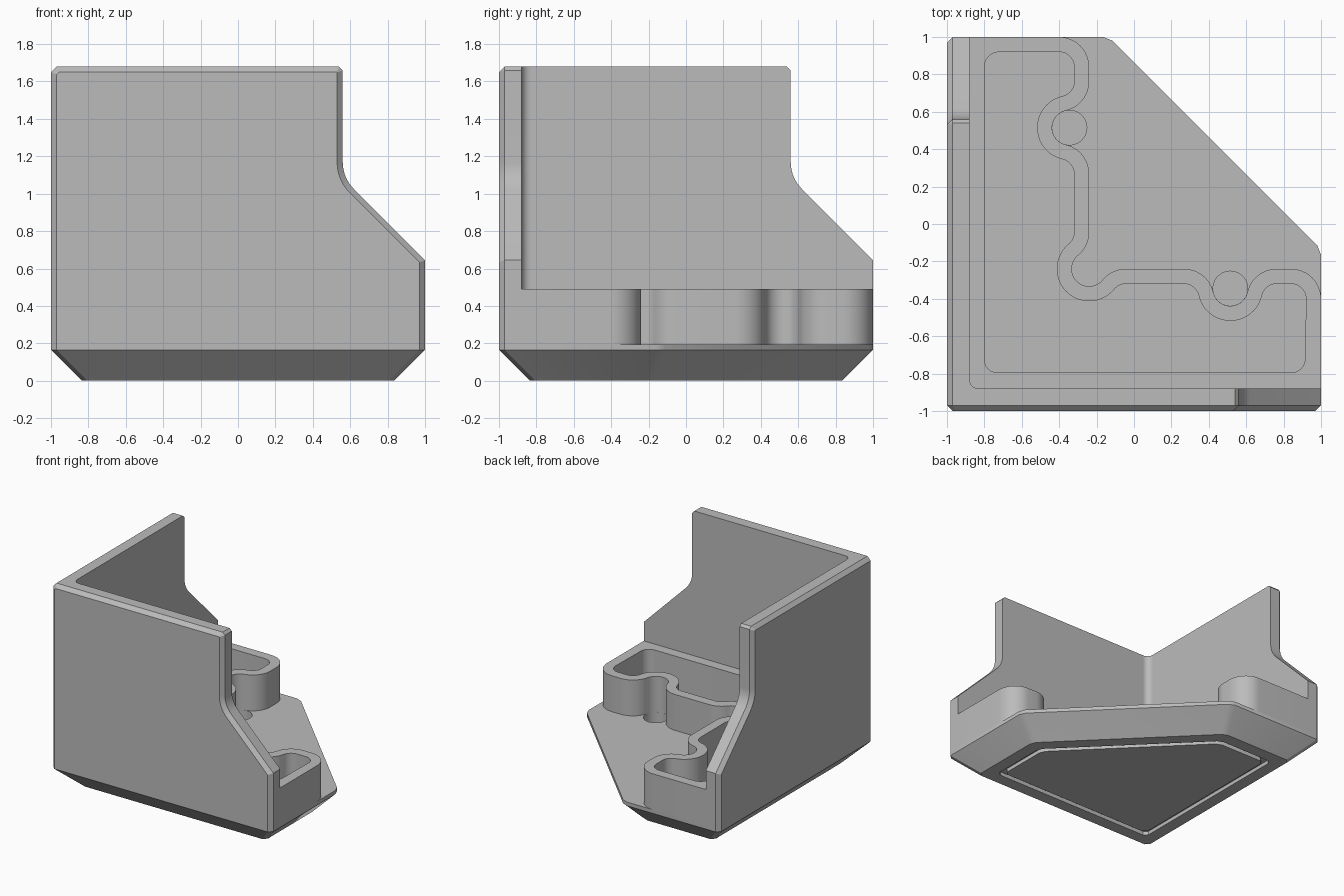
import bpy, bmesh, math
from mathutils import Vector

cube = bpy.data.objects.get("Cube")
if cube:
    bpy.data.objects.remove(cube, do_unlink=True)

grey = bpy.data.materials.new("plain_grey")
grey.use_nodes = True
colour = (0.5, 0.5, 0.5, 1)
grey.diffuse_color = colour
grey.node_tree.nodes["Principled BSDF"].inputs["Base Color"].default_value = colour

FLOOR, RIM, TOP = 0.195, 0.49, 1.68     # main heights
SKIRT, EDGE, WALL = 0.165, 0.03, 0.12   # base bevel, small bevel, wall thickness


def arc(cx, cy, r, a, b, n=12):
    angles = [math.radians(a + (b - a) * i / n) for i in range(n + 1)]
    return [(cx + r * math.cos(t), cy + r * math.sin(t)) for t in angles]


def inset(points, d):
    """Move every side of a counter-clockwise outline inward by d."""
    result = []
    for i, p in enumerate(points):
        p, a, b = Vector(p), Vector(points[i - 1]), Vector(points[(i + 1) % len(points)])
        u, v = (p - a).normalized(), (b - p).normalized()
        m, n = Vector((-u.y, u.x)), Vector((-v.y, v.x))
        result.append(tuple(p + (m + n) * d / (1 + m.dot(n))))
    return result


def clip_corners(points, c):
    result = []
    for i, p in enumerate(points):
        p = Vector(p)
        for q in (points[i - 1], points[(i + 1) % len(points)]):
            result.append(tuple(p + (Vector(q) - p).normalized() * c))
    return result


def finish(obj):
    bpy.ops.object.select_all(action='DESELECT')
    obj.select_set(True)
    bpy.context.view_layer.objects.active = obj
    if obj.type == 'CURVE':
        bpy.ops.object.convert(target='MESH')
        obj = bpy.context.object
    obj.data.materials.clear()
    obj.data.materials.append(grey)
    bpy.ops.object.shade_smooth_by_angle(angle=math.radians(25))
    return obj


def loft(name, rings):
    """Skin a stack of equal-length 3D rings and cap both ends."""
    bm = bmesh.new()
    loops = [[bm.verts.new(p) for p in ring] for ring in rings]
    for a, b in zip(loops, loops[1:]):
        for i in range(len(a)):
            j = (i + 1) % len(a)
            bm.faces.new((a[i], a[j], b[j], b[i]))
    bm.faces.new(loops[0])
    bm.faces.new(loops[-1])
    bmesh.ops.recalc_face_normals(bm, faces=bm.faces)
    mesh = bpy.data.meshes.new(name)
    bm.to_mesh(mesh)
    bm.free()
    obj = bpy.data.objects.new(name, mesh)
    bpy.context.collection.objects.link(obj)
    return finish(obj)


def prism(name, outlines, low, high):
    """Extrude flat outlines; an outline inside another becomes a hole."""
    curve = bpy.data.curves.new(name, 'CURVE')
    curve.dimensions, curve.fill_mode = '2D', 'BOTH'
    curve.extrude = (high - low) / 2
    for outline in outlines:
        spline = curve.splines.new('POLY')
        spline.points.add(len(outline) - 1)
        for point, (x, y) in zip(spline.points, outline):
            point.co = (x, y, 0, 1)
        spline.use_cyclic_u = True
    obj = bpy.data.objects.new(name, curve)
    bpy.context.collection.objects.link(obj)
    obj.location.z = (high + low) / 2
    return finish(obj)


# Base plate with bevelled skirt and a groove around the underside panel
plan = [(-1, -1), (1, -1), (1, -0.134), (-0.134, 1), (-1, 1)]
steps = [(0, FLOOR), (0, SKIRT), (SKIRT, 0), (0.265, 0),
         (0.265, EDGE), (0.305, EDGE), (0.305, 0)]
base = loft("base_plate", [[(x, y, z) for x, y in clip_corners(inset(plan, d), EDGE)]
                           for d, z in steps])

# Round pockets in the floor
HOLE = (-0.345, 0.515)
R = 0.093
for hx, hy in (HOLE, HOLE[::-1]):
    cutter = prism("pocket_cutter", [arc(hx, hy, R, 0, 345, 23)], 0.08, 0.3)
    cutter.hide_render = True
    cut = base.modifiers.new("pocket", 'BOOLEAN')
    cut.operation, cut.solver, cut.object = 'DIFFERENCE', 'EXACT', cutter
    bpy.context.view_layer.objects.active = base
    bpy.ops.object.modifier_apply(modifier=cut.name)
    bpy.data.objects.remove(cutter, do_unlink=True)
finish(base)


# Winding raised rim: convex bends shrink and concave bends grow by the offset
def winding(offset):
    big, small, x = 0.16 - offset, R + offset, -0.4
    half = (arc(x, 0.84, big, 90, 0)
            + arc(x, 0.762, big, 0, -77.4)
            + arc(*HOLE, small, 102.6, 257.4, 20)
            + arc(x, 0.268, big, 77.4, 0)
            + arc(x, -0.044, big, 0, -50.8)
            + arc(-0.24, -0.24, small, 129.2, 225))
    return half + [(b, a) for a, b in reversed(half[:-1])]


inner = WALL - 1.02
block = winding(0) + [(1, inner), (inner, inner), (inner, 1)]
tray = (winding(0.08) + arc(0.84, -0.72, 0.075, 0, -90, 6)
        + arc(-0.73, -0.725, 0.07, 270, 180, 6) + arc(-0.72, 0.84, 0.08, 180, 90, 6))
prism("tray_rim", [block, tray], FLOOR - 0.005, RIM)

# Two side walls sharing one stepped profile, bevelled on the outer face
shoulder = [(1, SKIRT), (1, 0.645)] + arc(0.76, 1.168, 0.2, 225, 180, 8)
shoulder += [(0.56, TOP - 0.02), (0.54, TOP)]


def wall(name, start, place):
    if start == -1:
        head = [(-1 + EDGE, TOP), (-1, TOP - EDGE)]
    else:
        head = [(start, TOP)]
    profile = shoulder + head + [(start, SKIRT)]
    face = []
    for (u, z), (u0, z0) in zip(inset(profile, EDGE), profile):
        if z0 == SKIRT:
            z = SKIRT
        if start != -1 and u0 == start:
            u = start
        face.append((u, z))
    layers = [(face, -1), (profile, -1 + EDGE), (profile, -1 + WALL)]
    return loft(name, [[place(u, depth, z) for u, z in ring] for ring, depth in layers])


wall("front_wall", -1, lambda u, depth, z: (u, depth, z))
wall("right_wall", -0.94, lambda u, depth, z: (depth, u, z))

# Rounded inside corner between the walls
fillet = arc(-0.83, -0.83, 0.05, 270, 180, 8) + [(-0.9, -0.83), (-0.9, -0.9), (-0.83, -0.9)]
prism("corner_fillet", [fillet], RIM - 0.01, TOP)
